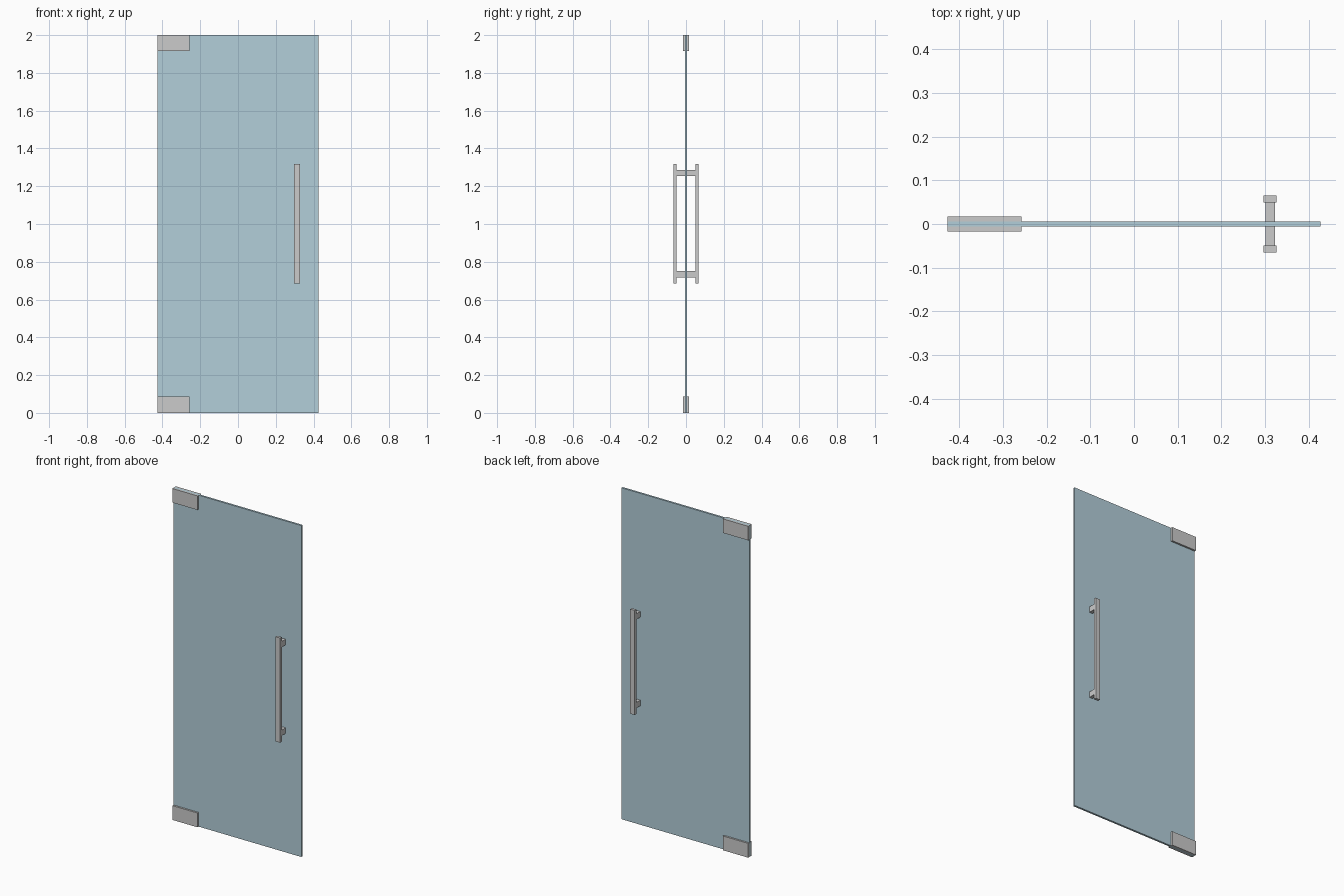
import bpy
import bmesh

if "Cube" in bpy.data.objects:
    bpy.data.objects.remove(bpy.data.objects["Cube"])


def box(name, x, y, z):
    """Box from (min, max) ranges on each axis."""
    bm = bmesh.new()
    bmesh.ops.create_cube(bm, size=1)
    for v in bm.verts:
        v.co = [r[0] if c < 0 else r[1] for c, r in zip(v.co, (x, y, z))]
    mesh = bpy.data.meshes.new(name)
    bm.to_mesh(mesh)
    bm.free()
    obj = bpy.data.objects.new(name, mesh)
    bpy.context.collection.objects.link(obj)
    return obj


HALF_W = 0.427      # half door width
GLASS = 0.006       # half glass thickness
FITTING = 0.017     # half patch fitting thickness
GRIP_IN, GRIP_OUT = 0.049, 0.0655

# glass leaf
glass = box("glass_panel", (-HALF_W, HALF_W), (-GLASS, GLASS), (0, 2))
mat = bpy.data.materials.new("pale_blue_glass")
mat.diffuse_color = (0.45, 0.62, 0.70, 0.45)
mat.use_nodes = True
mat.node_tree.nodes["Principled BSDF"].inputs["Base Color"].default_value = mat.diffuse_color
glass.data.materials.append(mat)

for side, s in (("front", -1), ("back", 1)):
    def span(a, b):
        return tuple(sorted((s * a, s * b)))

    # patch fitting plates clamping the hinge corners
    for end, z in (("bottom", (0, 0.086)), ("top", (1.915, 2))):
        box(f"{end}_patch_plate_{side}", (-HALF_W, -0.258),
            span(GLASS, FITTING), z)

    # pull handle: grip bar and its two standoffs
    box(f"handle_grip_{side}", (0.297, 0.327),
        span(GRIP_IN, GRIP_OUT), (0.686, 1.317))
    for end, zc in (("lower", 0.735), ("upper", 1.27)):
        box(f"{end}_handle_standoff_{side}", (0.301, 0.323),
            span(GLASS, GRIP_IN), (zc - 0.017, zc + 0.017))
